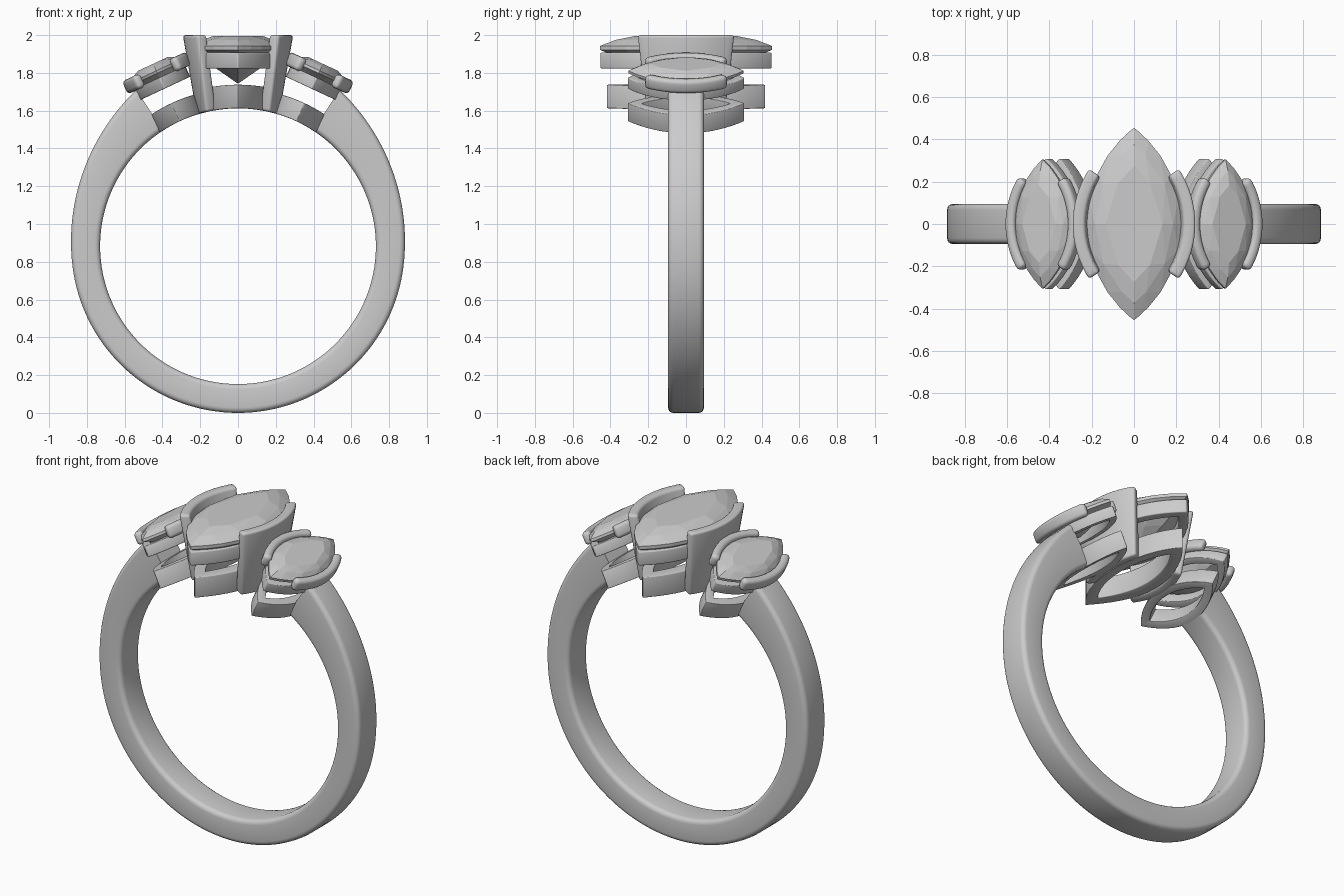
import bpy, bmesh
from math import sin, cos, sqrt, radians, pi

if "Cube" in bpy.data.objects:
    bpy.data.objects.remove(bpy.data.objects["Cube"])

C = 0.8825          # height of the ring centre
FINGER = 0.73       # finger hole radius
TILT = radians(25)  # lean of the side settings


def finish(name, bm, tilt=0, bevel=0, smooth=True):
    bmesh.ops.recalc_face_normals(bm, faces=bm.faces)
    me = bpy.data.meshes.new(name)
    bm.to_mesh(me)
    bm.free()
    ob = bpy.data.objects.new(name, me)
    bpy.context.collection.objects.link(ob)
    ob.location.z = C
    ob.rotation_euler.y = tilt
    bpy.ops.object.select_all(action='DESELECT')
    ob.select_set(True)
    bpy.context.view_layer.objects.active = ob
    if bevel:
        m = ob.modifiers.new("soft_edges", 'BEVEL')
        m.width, m.segments = bevel, 3
        m.limit_method, m.angle_limit = 'ANGLE', radians(40)
        bpy.ops.object.modifier_apply(modifier=m.name)
    if smooth:
        bpy.ops.object.shade_smooth_by_angle(angle=radians(35))
    return ob


def sweep(name, sections, closed, **kw):
    """Skin a list of matching closed cross-sections."""
    bm = bmesh.new()
    rows = [[bm.verts.new(p) for p in s] for s in sections]
    n, k = len(rows), len(rows[0])
    for i in range(n if closed else n - 1):
        a, b = rows[i], rows[(i + 1) % n]
        for j in range(k):
            bm.faces.new((a[j], a[(j + 1) % k], b[(j + 1) % k], b[j]))
    if not closed:
        bm.faces.new(rows[0])
        bm.faces.new(rows[-1])
    return finish(name, bm, **kw)


def marquise(w, l, n, inset=0):
    """Pointed oval outline made of two arcs, optionally inset."""
    R = (l * l + w * w) / (2 * w)
    c = R - w
    R -= inset
    l = sqrt(R * R - c * c)
    a = [(sqrt(max(R * R - y * y, 0)) - c, y)
         for y in (l * -cos(pi * i / n) for i in range(n))]
    return a + [(-x, -y) for x, y in a]


def rail(name, w, l, thick, z0, z1, curved=False, tilt=0):
    def h(z, x):
        return sqrt(z * z - x * x) if curved else z
    secs = [[(ox, oy, h(z0, ox)), (ox, oy, h(z1, ox)),
             (ix, iy, h(z1, ix)), (ix, iy, h(z0, ix))]
            for (ox, oy), (ix, iy) in zip(marquise(w, l, 20), marquise(w, l, 20, thick))]
    sweep(name, secs, True, tilt=tilt, bevel=0.016)


def prong(name, side, R, thick, low, high, curved=False, tilt=0, bevel=0.015):
    """Curved bar or wall; low and high are (centre x, half span, height)."""
    secs, n = [], 16
    for i in range(n + 1):
        t = 2 * i / n - 1
        sec = []
        for (cx, span, z), d in ((low, -1), (low, 1), (high, 1), (high, -1)):
            y = t * span
            q = sqrt(R * R - y * y)
            d *= thick / 2
            x = cx + q - R + d * q / R
            if curved and z == low[2]:
                z = sqrt(z * z - x * x)
            sec.append((side * x, y + d * y / R, z))
        secs.append(sec)
    sweep(name, secs, False, tilt=tilt, bevel=bevel)


def stone(name, w, l, culet, g0, g1, mid, table, tilt=0):
    bm = bmesh.new()
    rings = [(1, g0, 12), (1, g1, 12), (0.82, mid, 6), (0.6, table, 4)]
    for s, z, n in rings:
        for x, y in marquise(w * s, l * s, n):
            bm.verts.new((x, y, z))
    for x, y in marquise(w * 0.55, l * 0.55, 4):   # pavilion facets
        bm.verts.new((x, y, g0 + (culet - g0) * 0.52))
    bm.verts.new((0, 0, culet))
    bmesh.ops.convex_hull(bm, input=bm.verts)
    bmesh.ops.delete(bm, geom=[v for v in bm.verts if not v.link_faces], context='VERTS')
    finish(name, bm, tilt=tilt, smooth=False)


# Band: rounded section swept round the finger, thickening to the shoulders
secs, steps, end = [], 120, radians(147)
for i in range(steps + 1):
    a = -end + 2 * end * i / steps
    t = max(0, (abs(a) - radians(83)) / radians(64))
    r0, r1 = FINGER, 0.8825 + 0.105 * t * t
    sec, rad = [], 0.028
    for k, (sy, r, sr) in enumerate(((1, r1, -1), (-1, r1, -1), (-1, r0, 1), (1, r0, 1))):
        for j in range(5):
            f = (k + j / 4) * pi / 2
            y = sy * (0.095 - rad) + rad * sin(f)
            rr = r + sr * rad + rad * cos(f)
            # corner arcs run clockwise: +y/outer, then round the section
            f2 = pi / 2 * (1 - j / 4) if k % 2 == 0 else pi / 2 * j / 4
            y = sy * (0.095 - rad + rad * sin(f2))
            rr = r + sr * rad - sr * rad * cos(f2)
            sec.append((rr * sin(a), y, -rr * cos(a)))
    secs.append(sec)
sweep("band", secs, False)

# Centre setting
stone("centre_stone", 0.225, 0.455, 0.86, 1.04, 1.06, 1.092, 1.112)
rail("centre_upper_rail", 0.215, 0.455, 0.055, 0.94, 1.025)
rail("centre_lower_rail", 0.16, 0.42, 0.065, FINGER, 0.855, curved=True)
for s, label in ((-1, "left"), (1, "right")):
    prong(f"centre_{label}_wall", s, 0.45, 0.06, (0.188, 0.2, FINGER),
          (0.262, 0.245, 1.1175), curved=True)

# Side settings, the same idea turned about the ring centre
for s, label in ((-1, "left"), (1, "right")):
    tilt = s * TILT
    stone(f"{label}_stone", 0.145, 0.305, 0.92, 1.01, 1.025, 1.05, 1.065, tilt)
    rail(f"{label}_upper_rail", 0.15, 0.31, 0.045, 0.92, 0.985, tilt=tilt)
    rail(f"{label}_lower_rail", 0.13, 0.31, 0.05, FINGER, 0.835, curved=True, tilt=tilt)
    for p, where in ((-1, "left"), (1, "right")):
        prong(f"{label}_stone_{where}_bar", p, 0.38, 0.05, (0.163, 0.21, 0.975),
              (0.163, 0.21, 1.05), tilt=tilt, bevel=0.02)
